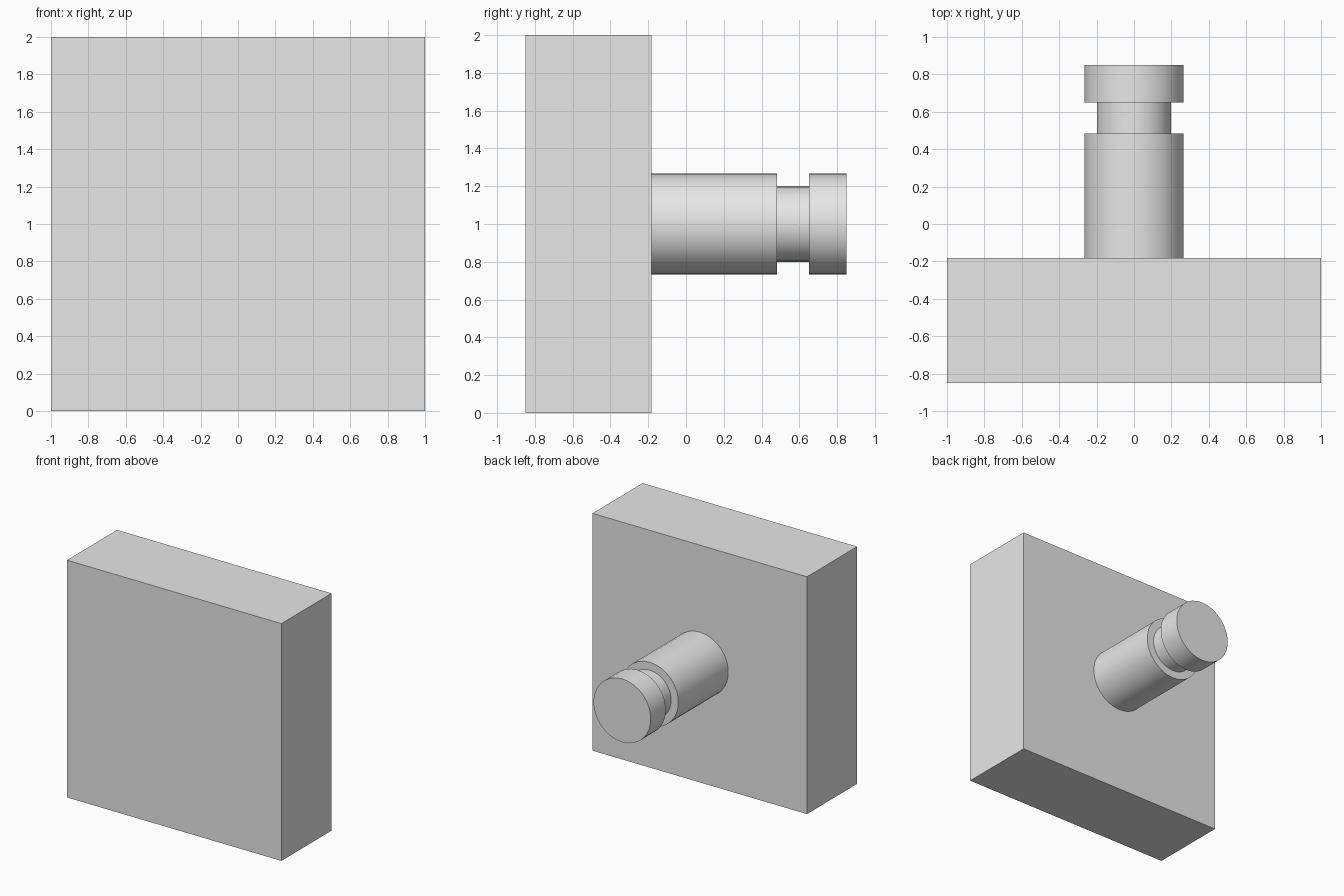
import bpy
import bmesh
from math import radians, sin, cos, tau

cube = bpy.data.objects.get("Cube")
if cube:
    bpy.data.objects.remove(cube, do_unlink=True)

# One plain grey for everything
grey = bpy.data.materials.new("light_grey")
grey.use_nodes = True
grey.diffuse_color = (0.8, 0.8, 0.8, 1)
grey.node_tree.nodes["Principled BSDF"].inputs["Base Color"].default_value = (0.8, 0.8, 0.8, 1)


def finish(name, bm):
    bmesh.ops.recalc_face_normals(bm, faces=bm.faces)
    mesh = bpy.data.meshes.new(name)
    bm.to_mesh(mesh)
    bm.free()
    mesh.materials.append(grey)
    obj = bpy.data.objects.new(name, mesh)
    bpy.context.collection.objects.link(obj)
    return obj


# Thick square plate at the front
BACK = -0.183
FRONT = -0.85
bm = bmesh.new()
bmesh.ops.create_cube(bm, size=1)
for v in bm.verts:
    v.co.x *= 2
    v.co.y = FRONT if v.co.y < 0 else BACK
    v.co.z = (v.co.z + 0.5) * 2
finish("square_plate", bm)

# Round peg with a neck groove, turned about the y axis: (radius, y)
SIDES = 30
R, NECK = 0.267, 0.2
profile = [(R, BACK), (R, 0.483), (NECK, 0.483), (NECK, 0.65), (R, 0.65), (R, 0.85)]
bm = bmesh.new()
rings = []
for r, y in profile:
    angles = [tau * i / SIDES for i in range(SIDES)]
    rings.append([bm.verts.new((r * sin(a), y, 1 + r * cos(a))) for a in angles])
for a, b in zip(rings, rings[1:]):
    for i in range(SIDES):
        j = (i + 1) % SIDES
        bm.faces.new((a[i], a[j], b[j], b[i]))
bm.faces.new(rings[0])
bm.faces.new(rings[-1])
peg = finish("grooved_peg", bm)

bpy.ops.object.select_all(action='DESELECT')
peg.select_set(True)
bpy.context.view_layer.objects.active = peg
bpy.ops.object.shade_smooth_by_angle(angle=radians(30))
